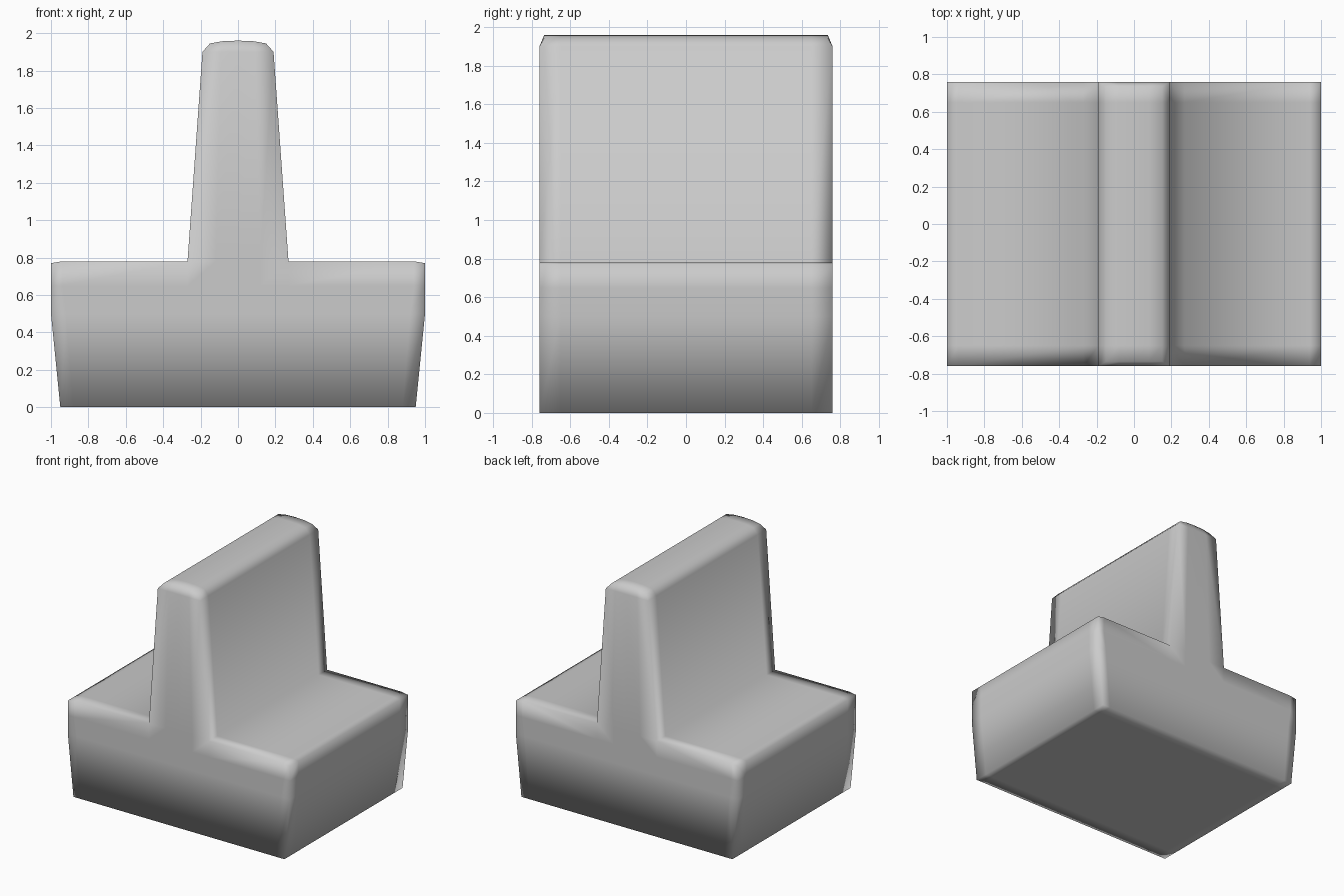
import bpy
import bmesh

if "Cube" in bpy.data.objects:
    bpy.data.objects.remove(bpy.data.objects["Cube"])

# Block grid: columns across x, rows up z, slices along y
SLICES = [-0.76, -0.65, 0.65, 0.76]
# Half-width x positions per row (outer edge, edge loop, fin side, fin inner)
ROWS = [
    (0.00, [0.95, 0.88, 0.27, 0.12]),
    (0.50, [1.00, 0.92, 0.27, 0.12]),
    (0.65, [1.00, 0.94, 0.27, 0.12]),
    (0.78, [1.00, 0.94, 0.27, 0.12]),
    (1.90, [0.00, 0.00, 0.19, 0.09]),
    (1.96, [0.00, 0.00, 0.15, 0.08]),
]
NX, NZ, NY = 8, len(ROWS) - 1, len(SLICES) - 1


def point(i, j, k):
    """Position of a grid corner, with softened outer edges."""
    z, half = ROWS[j]
    x = 0 if i == 4 else (-half[i] if i < 4 else half[8 - i])
    y = SLICES[k]
    if j == NZ:
        z -= {2: 0.015, 6: 0.015, 3: 0.003, 5: 0.003}.get(i, 0)
        if abs(y) > 0.7:
            y *= 0.735 / 0.76
    if j == 3 and i in (0, 8):
        z -= 0.01
    return x, y, z


def filled(i, j, k):
    inside = 0 <= i < NX and 0 <= j < NZ and 0 <= k < NY
    return inside and (j < 3 or 2 <= i < 6)


bm = bmesh.new()
verts = {}


def add_face(corners):
    for c in corners:
        if c not in verts:
            verts[c] = bm.verts.new(point(*c))
    bm.faces.new([verts[c] for c in corners])


# Skin only the outside of the base and upright fin
for i in range(NX):
    for j in range(NZ):
        for k in range(NY):
            if not filled(i, j, k):
                continue
            cell = (i, j, k)
            for axis in range(3):
                a, b = (axis + 1) % 3, (axis + 2) % 3
                for side in (0, 1):
                    n = list(cell)
                    n[axis] += 1 if side else -1
                    if filled(*n):
                        continue
                    corners = []
                    for u, v in ((0, 0), (1, 0), (1, 1), (0, 1)):
                        c = list(cell)
                        c[axis] += side
                        c[a] += u
                        c[b] += v
                        corners.append(tuple(c))
                    add_face(corners)

bmesh.ops.recalc_face_normals(bm, faces=bm.faces)
for f in bm.faces:
    f.smooth = True
mesh = bpy.data.meshes.new("base_with_fin")
bm.to_mesh(mesh)
bm.free()
bpy.context.collection.objects.link(bpy.data.objects.new("base_with_fin", mesh))
